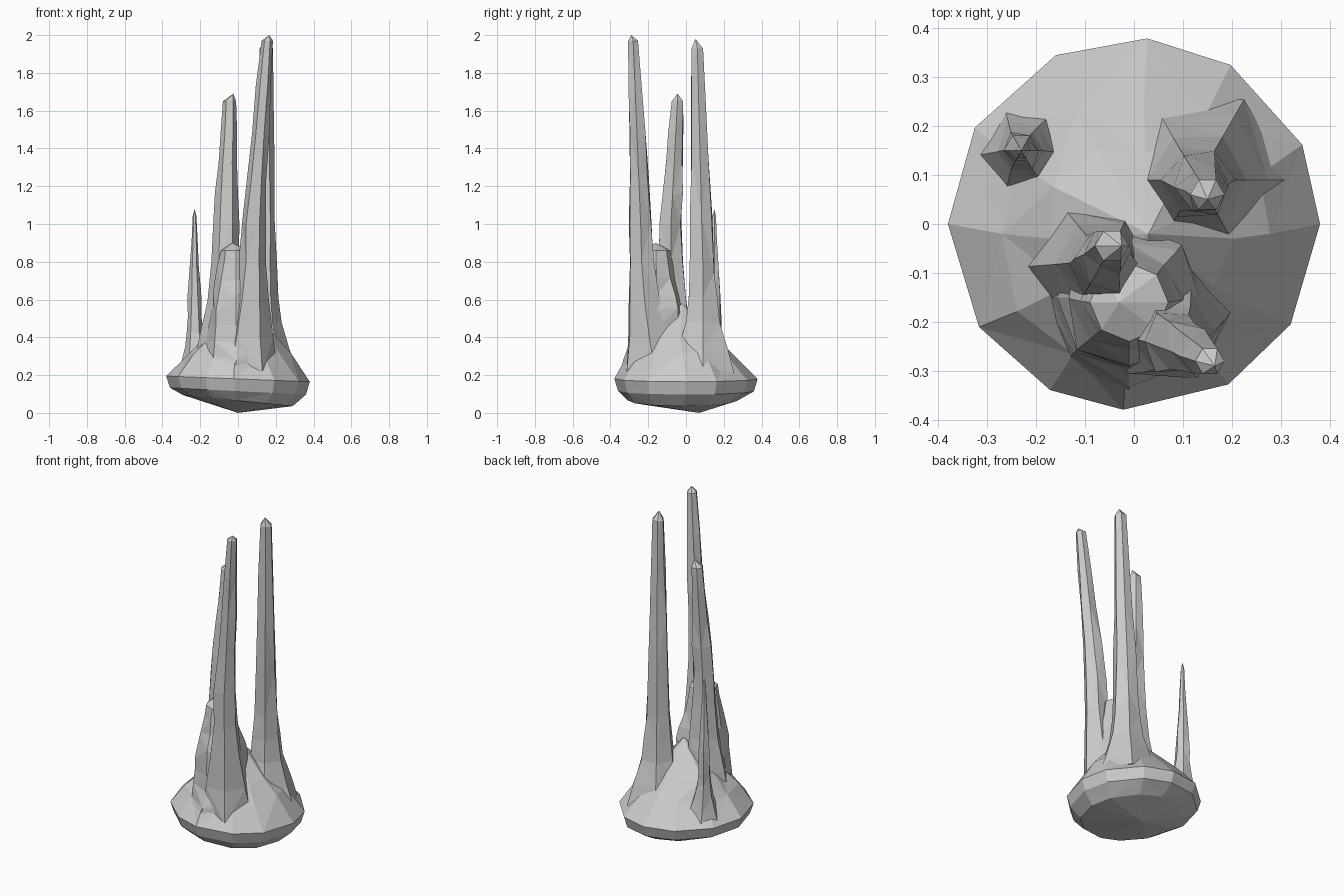
import bpy, bmesh, math, random
from mathutils import Vector

random.seed(4)
if "Cube" in bpy.data.objects:
    bpy.data.objects.remove(bpy.data.objects["Cube"], do_unlink=True)

stone = bpy.data.materials.new("grey stone")
stone.use_nodes = True
colour = (0.6, 0.6, 0.6, 1)
stone.diffuse_color = colour
stone.node_tree.nodes["Principled BSDF"].inputs["Base Color"].default_value = colour


def loft(name, rings, top, bottom=None):
    """Skin rings of points with flat triangles and close both ends."""
    bm = bmesh.new()
    rows = [[bm.verts.new(point) for point in ring] for ring in rings]
    sides = len(rows[0])
    for r, (low, high) in enumerate(zip(rows, rows[1:])):
        for i in range(sides):
            j = (i + 1) % sides
            a, b, c, d = low[i], low[j], high[j], high[i]
            if (r + i) % 2:
                triangles = ((a, b, c), (a, c, d))
            else:
                triangles = ((a, b, d), (b, c, d))
            for triangle in triangles:
                bm.faces.new(triangle)
    for row, tip in ((rows[-1], top), (rows[0], bottom)):
        if tip is None:
            bm.faces.new(row)
            continue
        apex = bm.verts.new(tip)
        for i in range(sides):
            bm.faces.new((row[i], row[(i + 1) % sides], apex))
    bmesh.ops.recalc_face_normals(bm, faces=bm.faces)
    mesh = bpy.data.meshes.new(name)
    bm.to_mesh(mesh)
    bm.free()
    mesh.materials.append(stone)
    obj = bpy.data.objects.new(name, mesh)
    bpy.context.collection.objects.link(obj)


def circle(centre, radius, angles, rough=0.0, tilt=0.0):
    """A ring of points, optionally uneven and sloping down towards +x."""
    ring = []
    for angle in angles:
        reach = radius * (1 + random.uniform(-rough, rough))
        x, y = reach * math.cos(angle), reach * math.sin(angle)
        lift = radius * random.uniform(-rough, rough) - tilt * x
        ring.append(centre + Vector((x, y, lift)))
    return ring


def spire(name, root, neck, tip, peak, sides=6):
    """Flare from the root up to the neck, then taper straight to the tip.

    Each section is a centre and a radius; peak moves the apex off the tip.
    """
    angles = [math.tau * i / sides for i in range(sides)]
    (root_at, root_r), (neck_at, neck_r), (tip_at, tip_r) = [
        (Vector(centre), radius) for centre, radius in (root, neck, tip)]
    rings = []
    steps = 4
    for k in range(steps):
        t = k / steps
        flare = (1 - t) ** 2
        centre = neck_at.lerp(root_at, flare)
        centre.z = root_at.z + (neck_at.z - root_at.z) * t
        rings.append(circle(centre, neck_r + (root_r - neck_r) * flare, angles, rough=0.06))
    for k in range(steps):
        t = k / steps
        rings.append(circle(neck_at.lerp(tip_at, t), neck_r + (tip_r - neck_r) * t,
                            angles, rough=0.12))
    rings.append(circle(tip_at, tip_r, angles))
    loft(name, rings, tip_at + Vector(peak))


# Boulder base: the same uneven outline at each level, with the underside tilted
count = 12
outline = [math.tau * (i + random.uniform(-0.2, 0.2)) / count for i in range(count)]
outline[0], outline[count // 2] = 0, math.pi
loft("boulder_base",
     [circle(Vector((0, -0.02, 0.065)), 0.29, outline, tilt=0.1),
      circle(Vector((0, 0, 0.115)), 0.36, outline, tilt=0.05),
      circle(Vector((0, 0, 0.18)), 0.38, outline, tilt=0.04),
      circle(Vector((0, -0.02, 0.31)), 0.28, outline, rough=0.04),
      circle(Vector((0.01, -0.03, 0.41)), 0.19, outline, rough=0.08)],
     top=(0.03, -0.02, 0.58), bottom=(0, 0.07, 0))

# Trunk shared by the front and middle spires, ending at their fork
spire("forked_trunk",
      root=((-0.01, -0.15, 0.2), 0.2),
      neck=((-0.01, -0.15, 0.55), 0.14),
      tip=((-0.01, -0.16, 0.86), 0.08),
      peak=(-0.02, 0, 0.04), sides=8)

# Tallest spire, at the front
spire("front_spire",
      root=((0.04, -0.16, 0.2), 0.17),
      neck=((0.08, -0.24, 1), 0.065),
      tip=((0.155, -0.28, 1.97), 0.03),
      peak=(0.01, -0.01, 0.03))

# Middle spire
spire("middle_spire",
      root=((-0.08, -0.09, 0.2), 0.17),
      neck=((-0.065, -0.08, 1), 0.065),
      tip=((-0.045, -0.045, 1.65), 0.035),
      peak=(0.02, 0, 0.04))

# Tall spire, at the back
spire("back_spire",
      root=((0.13, 0.09, 0.2), 0.2),
      neck=((0.13, 0.09, 0.75), 0.075),
      tip=((0.15, 0.06, 1.93), 0.035),
      peak=(0, -0.01, 0.05))

# Small pointed spire, at the side
spire("small_spire",
      root=((-0.21, 0.14, 0.2), 0.11),
      neck=((-0.23, 0.15, 0.5), 0.04),
      tip=((-0.23, 0.15, 1.04), 0.01),
      peak=(0, 0, 0.04))
